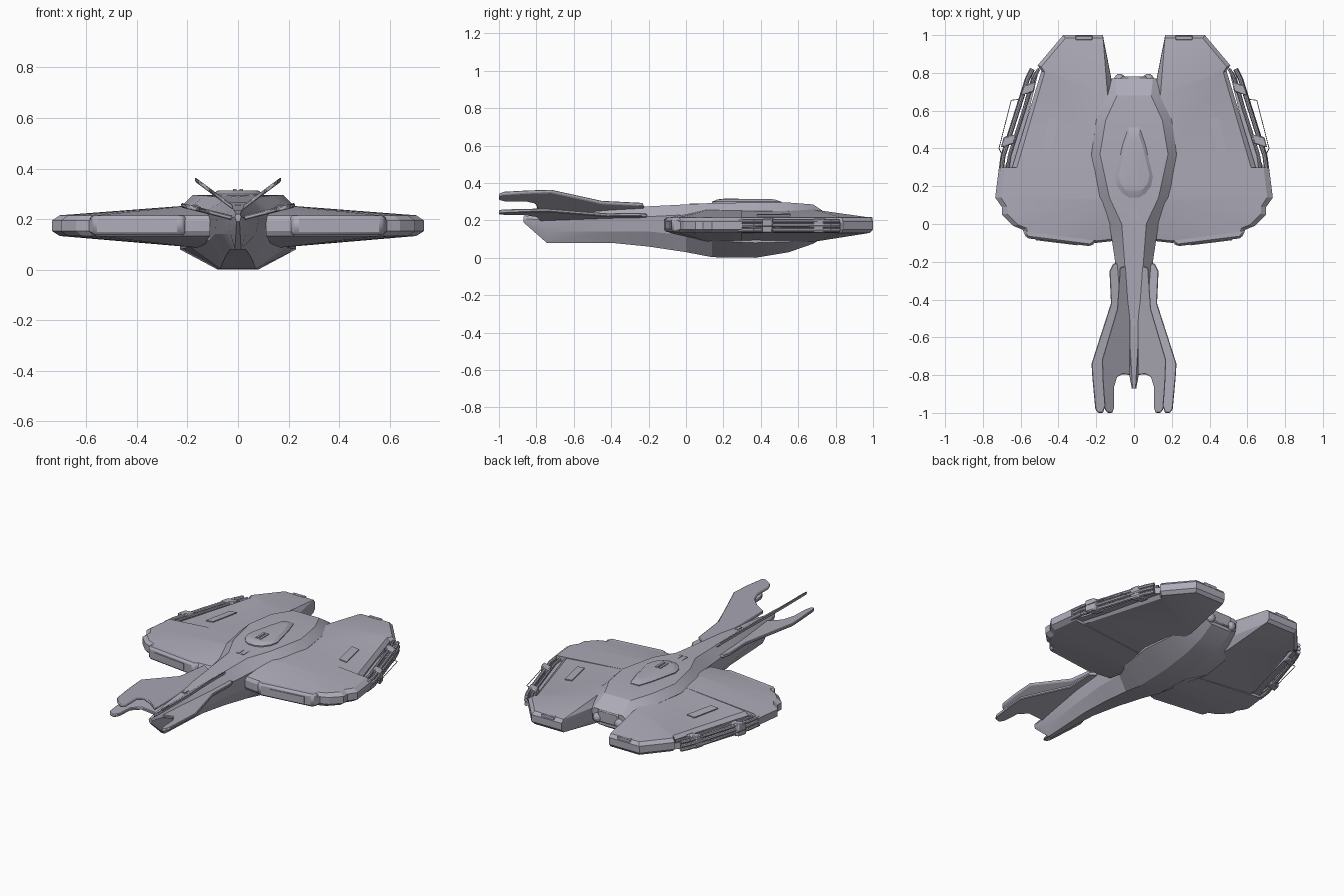
import bpy, bmesh
from mathutils import Vector

cube = bpy.data.objects.get("Cube")
if cube:
    bpy.data.objects.remove(cube, do_unlink=True)


def make_material(name, colour):
    mat = bpy.data.materials.new(name)
    mat.use_nodes = True
    mat.diffuse_color = colour
    mat.node_tree.nodes["Principled BSDF"].inputs["Base Color"].default_value = colour
    return mat


hull_grey = make_material("hull grey", (0.42, 0.41, 0.48, 1))


def finish(name, bm, mirror=False, bevel=0.0):
    """Turn a bmesh into a shaded object, optionally bevelled and mirrored."""
    bmesh.ops.remove_doubles(bm, verts=bm.verts, dist=0.0001)
    bmesh.ops.recalc_face_normals(bm, faces=bm.faces)
    mesh = bpy.data.meshes.new(name)
    bm.to_mesh(mesh)
    bm.free()
    mesh.materials.append(hull_grey)
    obj = bpy.data.objects.new(name, mesh)
    bpy.context.collection.objects.link(obj)
    bpy.ops.object.select_all(action="DESELECT")
    obj.select_set(True)
    bpy.context.view_layer.objects.active = obj
    bpy.ops.object.shade_smooth_by_angle(angle=0.3)
    if bevel:
        mod = obj.modifiers.new("Bevel", "BEVEL")
        mod.width = bevel
        mod.segments = 1
        mod.limit_method = "ANGLE"
    if mirror:
        obj.modifiers.new("Mirror", "MIRROR").use_clip = False
    return obj


def loft(name, rings, caps=True, **options):
    """Skin a list of closed rings that have equal point counts."""
    bm = bmesh.new()
    loops = [[bm.verts.new(p) for p in ring] for ring in rings]
    count = len(loops[0])
    for low, high in zip(loops, loops[1:]):
        for i in range(count):
            j = (i + 1) % count
            bm.faces.new((low[i], low[j], high[j], high[i]))
    if caps:
        bm.faces.new(loops[0])
        bm.faces.new(loops[-1])
    return finish(name, bm, **options)


def sheet(name, outline, height, thickness, **options):
    """Outline in plan, laid on the surface height(x, y) with a thickness."""
    low = [(x, y, height(x, y)) for x, y in outline]
    high = [(x, y, z + thickness) for x, y, z in low]
    return loft(name, [low, high], **options)


def prism(name, outline, bottom, top, **options):
    return sheet(name, outline, lambda x, y: bottom, top - bottom, **options)


def rectangle(x, y, width, length):
    return [(x + sx * width / 2, y + sy * length / 2)
            for sx, sy in ((-1, -1), (1, -1), (1, 1), (-1, 1))]


def tube(name, points, radius):
    """Straight rods joined along a path, on both sides of the ship."""
    bm = bmesh.new()
    for start, end in zip(points, points[1:]):
        a, b = Vector(start), Vector(end)
        axis = b - a
        turn = axis.to_track_quat("Z", "Y").to_matrix().to_4x4()
        turn.translation = (a + b) / 2
        bmesh.ops.create_cone(bm, cap_ends=True, segments=8, radius1=radius,
                              radius2=radius, depth=axis.length, matrix=turn)
    return finish(name, bm, mirror=True)


# Fuselage stations: y, then height and half width of keel, chine, shoulder, deck
stations = [
    (-.87, .19, .006, .2, .01, .21, .012, .22, .008),
    (-.745, .08, .012, .14, .03, .2, .035, .235, .015),
    (-.4, .08, .03, .14, .07, .215, .085, .265, .035),
    (-.2, .06, .045, .14, .09, .22, .1, .275, .05),
    (0, .03, .06, .12, .11, .23, .13, .285, .065),
    (.14, .003, .07, .09, .19, .24, .2, .293, .13),
    (.37, 0, .08, .08, .23, .25, .225, .295, .18),
    (.55, .03, .075, .085, .21, .25, .2, .295, .15),
    (.68, .075, .07, .11, .15, .245, .16, .285, .09),
    (.77, .13, .07, .15, .11, .21, .115, .225, .1),
]
rings = []
for y, *pairs in stations:
    right = [(w, y, z) for z, w in zip(pairs[::2], pairs[1::2])]
    rings.append(right + [(-x, y, z) for x, y, z in reversed(right)])
loft("fuselage", rings)

# Bridge blister, stepped up from the deck
bridge = [(.03, .51), (.06, .42), (.1, .25), (.09, .2), (.06, .16), (.025, .14)]
bridge += [(-x, y) for x, y in reversed(bridge)]


def bridge_ring(scale, z):
    return [(x * scale, .3 + (y - .3) * scale, z) for x, y in bridge]


loft("bridge", [bridge_ring(1, .285), bridge_ring(1, .3),
                bridge_ring(.82, .312), bridge_ring(.7, .314)])
prism("bridge_slot", rectangle(.012, .24, .014, .08), .31, .318, mirror=True)
prism("deck_slot", rectangle(.017, .05, .018, .06), .28, .29, mirror=True)
prism("spine_slot", rectangle(0, -.52, .02, .04), .25, .259)

# Wings: thick chamfered rim rising to the root, with a notch along the outside
outline = [(.12, .77), (.165, 1), (.375, 1), (.51, .84), (.49, .81), (.645, .3),
           (.715, .3), (.735, .14), (.7, .09), (.7, .05), (.64, -.01),
           (.59, -.03), (.58, -.05), (.2, -.1), (.11, -.09)]


def wing_ring(blend, z):
    ring = []
    for x, y in outline:
        root = Vector((.14, min(max(y, .12), .68), z))
        ring.append(Vector((x, y, z)).lerp(root, blend))
    return ring


loft("wing", [wing_ring(1, .085), wing_ring(.05, .133), wing_ring(0, .152),
              wing_ring(0, .195), wing_ring(.05, .215), wing_ring(1, .258)],
     caps=False, mirror=True)

# Raised hatch on each wing
prism("wing_tail_cap", rectangle(.265, .985, .09, .024), .19, .219,
      bevel=.004, mirror=True)
sheet("wing_hatch", [(.4, .56), (.45, .56), (.49, .38), (.44, .38)],
      lambda x, y: .257 - .0453 * (x - .14) / (.598 - .304 * y), .006, mirror=True)

# Leading edge pods
prism("front_pod", [(.2, -.06), (.205, -.1), (.23, -.118), (.57, -.075),
                    (.59, -.03), (.4, 0)], .137, .215, bevel=.012, mirror=True)
prism("front_pod_panel", [(.3, -.113), (.52, -.086), (.52, -.06), (.3, -.06)],
      .155, .195, mirror=True)

# Side conduits in the wing notch
prism("conduit_bed", [(.5, .83), (.54, .79), (.66, .36), (.69, .29), (.63, .29)],
      .145, .185, mirror=True)
for label, shift, z, radius in (("lower", .012, .148, .012),
                                ("middle", .016, .172, .011),
                                ("upper", .012, .195, .011),
                                ("inner", -.02, .195, .009)):
    tube(label + "_conduit", [(.525 + shift, .82, z), (.55 + shift, .77, z),
                              (.68 + shift, .36, z), (.69 + shift, .28, z)], radius)
for label, x, y in (("front", .665, .435), ("rear", .56, .71)):
    prism(label + "_conduit_clamp", [(x - .03, y - .01), (x + .04, y - .03),
                                     (x + .025, y + .025), (x - .04, y + .04)],
          .133, .21, bevel=.005, mirror=True)
tube("guard_wire", [(.61, .66, .17), (.65, .655, .17), (.715, .4, .17),
                    (.7, .37, .17)], .002)

# Two pairs of forked blades flanking the neck
sheet("upper_blade", [(.03, -.22), (.075, -.23), (.09, -.45), (.17, -.72),
                      (.165, -.85), (.155, -.98), (.14, -1), (.115, -1),
                      (.105, -.97), (.105, -.86), (.09, -.81), (.06, -.795),
                      (.02, -.8), (.02, -.5)],
      lambda x, y: .222 + .74 * x, .018, bevel=.004, mirror=True)
sheet("lower_blade", [(.05, -.2), (.11, -.21), (.13, -.25), (.122, -.42),
                      (.225, -.74), (.22, -.82), (.205, -.98), (.19, -1),
                      (.165, -1), (.15, -.96), (.145, -.86), (.11, -.8),
                      (.02, -.78), (.02, -.5)],
      lambda x, y: .19 + .25 * x, .018, bevel=.004, mirror=True)

# Tail thrusters between the wings
bm = bmesh.new()
bmesh.ops.create_uvsphere(bm, u_segments=16, v_segments=8, radius=.03)
bmesh.ops.translate(bm, verts=bm.verts, vec=(.075, .765, .17))
finish("thruster", bm, mirror=True)
prism("tail_block", rectangle(0, .76, .14, .04), .15, .225, bevel=.006)
